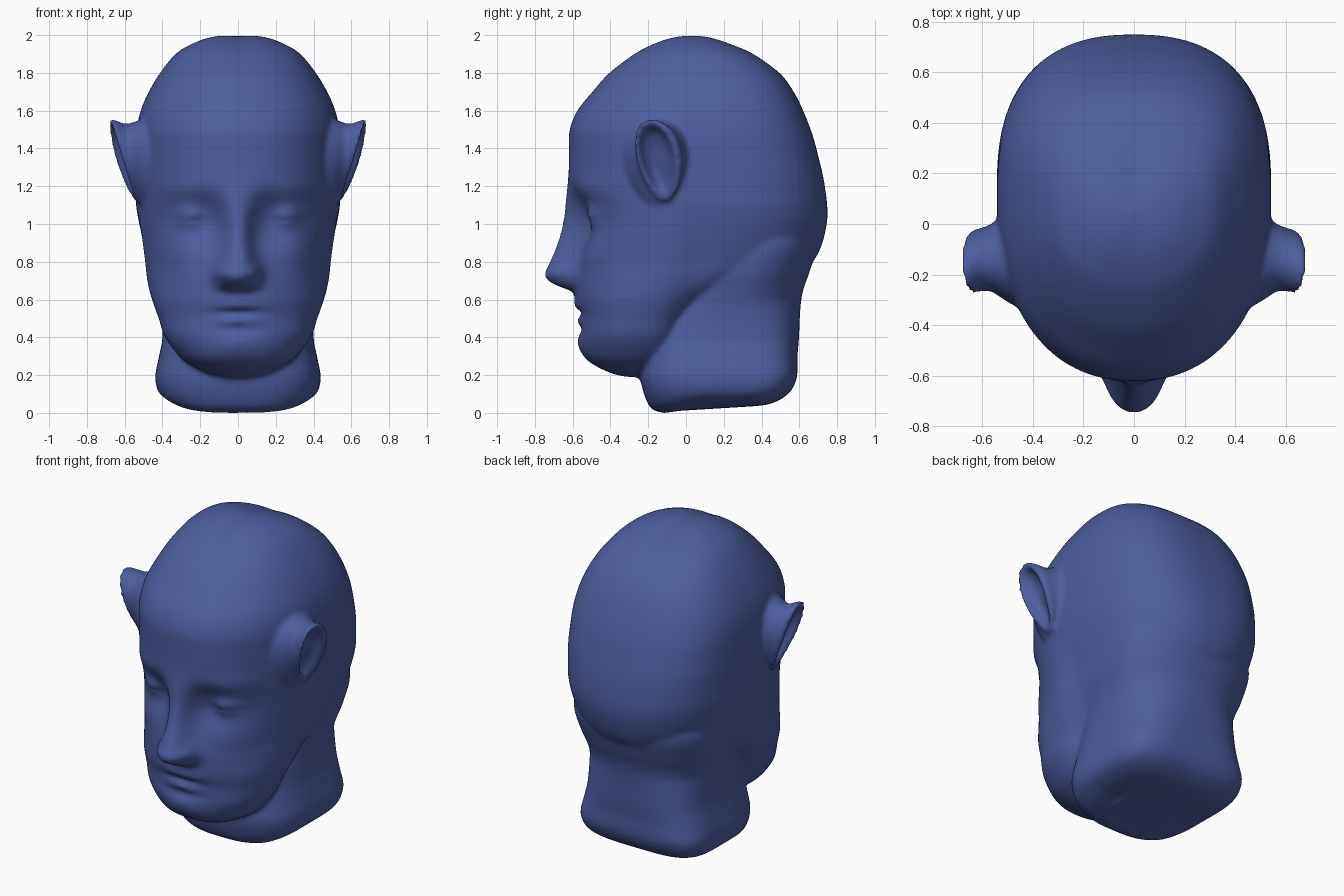
import bpy, bmesh, math
from math import cos, sin, exp, pi

if "Cube" in bpy.data.objects:
    bpy.data.objects.remove(bpy.data.objects["Cube"])

blue = bpy.data.materials.new("clay blue")
blue.diffuse_color = (0.075, 0.11, 0.34, 1)
blue.use_nodes = True
blue.node_tree.nodes["Principled BSDF"].inputs["Base Color"].default_value = blue.diffuse_color


def resample(keys, steps):
    """Catmull-Rom through rows of section values."""
    rows = []
    for i in range(len(keys) - 1):
        p = [keys[max(0, min(len(keys) - 1, i + k))] for k in (-1, 0, 1, 2)]
        for s in range(steps):
            t = s / steps
            rows.append([0.5 * (2 * b + (c - a) * t + (2 * a - 5 * b + 4 * c - d) * t * t
                                + (3 * b - a - 3 * c + d) * t ** 3) for a, b, c, d in zip(*p)])
    return rows + [list(keys[-1])]


def skin(bm, rings):
    """Bridge rings of points and cap both ends."""
    vs = [[bm.verts.new(p) for p in r] for r in rings]
    n = len(vs[0])
    for a, b in zip(vs, vs[1:]):
        for i in range(n):
            j = (i + 1) % n
            bm.faces.new((a[i], a[j], b[j], b[i]))
    bm.faces.new(vs[0][::-1])
    bm.faces.new(vs[-1])


def clamp(v):
    return max(0, min(1, v))


def spow(v, e):
    return math.copysign(abs(v) ** e, v)


def section(row, nf, nb, count=200):
    """Superellipse ring from z, front y, back y and half width."""
    z, yf, yb, w = row
    c = yf + 0.55 * (yb - yf)
    ring = []
    for i in range(count):
        a = 2 * pi * i / count
        back = sin(a) > 0
        e = 2 / (nb if back else nf)
        ring.append((w * spow(cos(a), e), c + (yb - c if back else c - yf) * spow(sin(a), e), z))
    return ring


def bump(x, z, cx, cz, sx, sz):
    return exp(-((x - cx) / sx) ** 2 - ((z - cz) / sz) ** 2)


# nose ridge: z, height, half width
NOSE = resample([(0.60, 0, .08), (0.64, .015, .085), (0.67, .09, .095), (0.70, .145, .10), (0.74, .165, .105),
                 (0.80, .14, .095), (0.90, .10, .075), (1.0, .07, .07), (1.1, .04, .085),
                 (1.2, .012, .11), (1.3, 0, .13)], 8)


def nose(x, z):
    for a, b in zip(NOSE, NOSE[1:]):
        if a[0] <= z <= b[0]:
            t = (z - a[0]) / (b[0] - a[0])
            h, s = (a[k] + (b[k] - a[k]) * t for k in (1, 2))
            return h * exp(-abs(x / s) ** 2.8)
    return 0


def face_relief(x, z):
    """Forward push of the facial features."""
    x = abs(x)
    d = nose(x, z)
    d += .03 * bump(x, z, .095, .745, .035, .045)                 # nostril wing
    d -= .06 * bump(x, z, .17, 1.02, .09, .13)                    # inner eye socket
    d -= .035 * bump(x, z, .29, 1.04, .11, .09)                   # outer eye socket
    d += .055 * bump(x, z, .26, 1.035, .085, .055)                # eyeball
    d -= .016 * bump(x, z, .26, 1.025, .10, .012)                 # lid line
    d += .012 * bump(x, z, .28, 1.19, .16, .06)                   # brow
    d += .015 * bump(x, z, .32, .82, .10, .10)                    # cheekbone
    d += .016 * bump(x, z, 0, .575, .13, .035)                    # upper lip
    d -= .03 * bump(x, z, 0, .53, .12, .014)                      # mouth line
    d += .016 * bump(x, z, 0, .485, .11, .025)                    # lower lip
    d -= .016 * bump(x, z, 0, .44, .12, .025)                     # lip hollow
    d += .018 * bump(x, z, 0, .36, .13, .06)                      # chin
    return d


bm = bmesh.new()

# skull and face
skull = [(.19, -.30, -.22, .05), (.205, -.38, -.12, .14), (.25, -.48, -.05, .24), (.3, -.535, 0, .31),
         (.4, -.56, .04, .385), (.5, -.56, .10, .42), (.6, -.58, .24, .455), (.7, -.585, .48, .485),
         (.8, -.58, .67, .508), (1.0, -.585, .745, .535), (1.2, -.615, .735, .542), (1.4, -.62, .69, .542),
         (1.5, -.615, .66, .537), (1.6, -.575, .62, .515), (1.7, -.495, .57, .472), (1.8, -.405, .495, .412),
         (1.9, -.28, .36, .33), (1.95, -.19, .25, .25), (1.985, -.10, .15, .16), (2.003, -.02, .07, .05)]
rings = []
for row in resample(skull, 10):
    ring = []
    for x, y, z in section(row, 2.25, 2.2 + .5 * clamp((row[0] - .8) / .5)):
        if y < 0:
            y -= face_relief(x, z) * min(1, -y / 0.3)
        # side of the skull sinks in behind the cheek and jaw
        x *= 1 - .07 * clamp((y + .1) / .15) * clamp((1.1 - z) / .3)
        # shallow dip along the crown
        z -= .012 * exp(-(x / .06) ** 2) * clamp((z - 1.8) / .2)
        ring.append((x, y, z))
    rings.append(ring)
skin(bm, rings)

# neck, squarish at the foot and blending up into the back of the skull
neck = [(0, -.12, .36, .2), (.02, -.18, .45, .32), (.08, -.215, .53, .405), (.18, -.24, .585, .438),
        (.3, -.24, .59, .418), (.4, -.24, .598, .40), (.55, -.2, .605, .405), (.65, -.15, .62, .425),
        (.75, -.1, .655, .45), (.9, 0, .69, .46), (1.05, .1, .62, .42)]
rings = []
for row in resample(neck, 6):
    t = clamp((row[0] - .2) / .4)
    rings.append([(x, y, z + .035 * clamp((y + .1) / .2) * clamp(1 - z / .12))
                  for x, y, z in section(row, 3 - .6 * t, 4 - 1.7 * t)])
skin(bm, rings)

# ears: broad root, flared rim, hollow bowl
# centre x, tilt up, tilt back, centre y, centre z, y radius, z radius, forward lean
ear = [(.42, 0, 0, -.15, 1.31, .20, .27, 0), (.515, .01, .006, -.14, 1.32, .155, .23, 0),
       (.56, .03, .01, -.135, 1.325, .125, .205, .01), (.60, .055, .014, -.14, 1.335, .118, .217, .035),
       (.615, .062, .015, -.145, 1.34, .11, .212, .045), (.61, .058, .015, -.15, 1.345, .087, .18, .035),
       (.575, .04, .012, -.15, 1.345, .066, .14, .02), (.555, .02, .01, -.15, 1.345, .03, .06, 0)]
for side in (-1, 1):
    rings = []
    for cx, up, bk, cy, cz, ry, rz, lean in resample(ear, 4):
        ring = []
        for i in range(48):
            a = 2 * pi * i / 48
            ring.append((side * (cx + up * sin(a) + bk * cos(a) * (1 + cos(a))),
                         cy + ry * cos(a) * (1 + .2 * sin(a)) - lean * sin(a), cz + rz * sin(a)))
        rings.append(ring)
    skin(bm, rings)

bmesh.ops.recalc_face_normals(bm, faces=bm.faces)
mesh = bpy.data.meshes.new("head")
bm.to_mesh(mesh)
bm.free()
head = bpy.data.objects.new("head", mesh)
bpy.context.collection.objects.link(head)

# fuse the parts into one smooth surface
fuse = head.modifiers.new("fuse", 'REMESH')
fuse.mode = 'VOXEL'
fuse.voxel_size = 0.013
fuse.use_smooth_shade = True
soft = head.modifiers.new("soften", 'SMOOTH')
soft.factor = 0.5
soft.iterations = 8
bpy.context.view_layer.objects.active = head
head.select_set(True)
bpy.ops.object.convert(target='MESH')
head.data.materials.clear()
head.data.materials.append(blue)
bpy.ops.object.shade_smooth()
